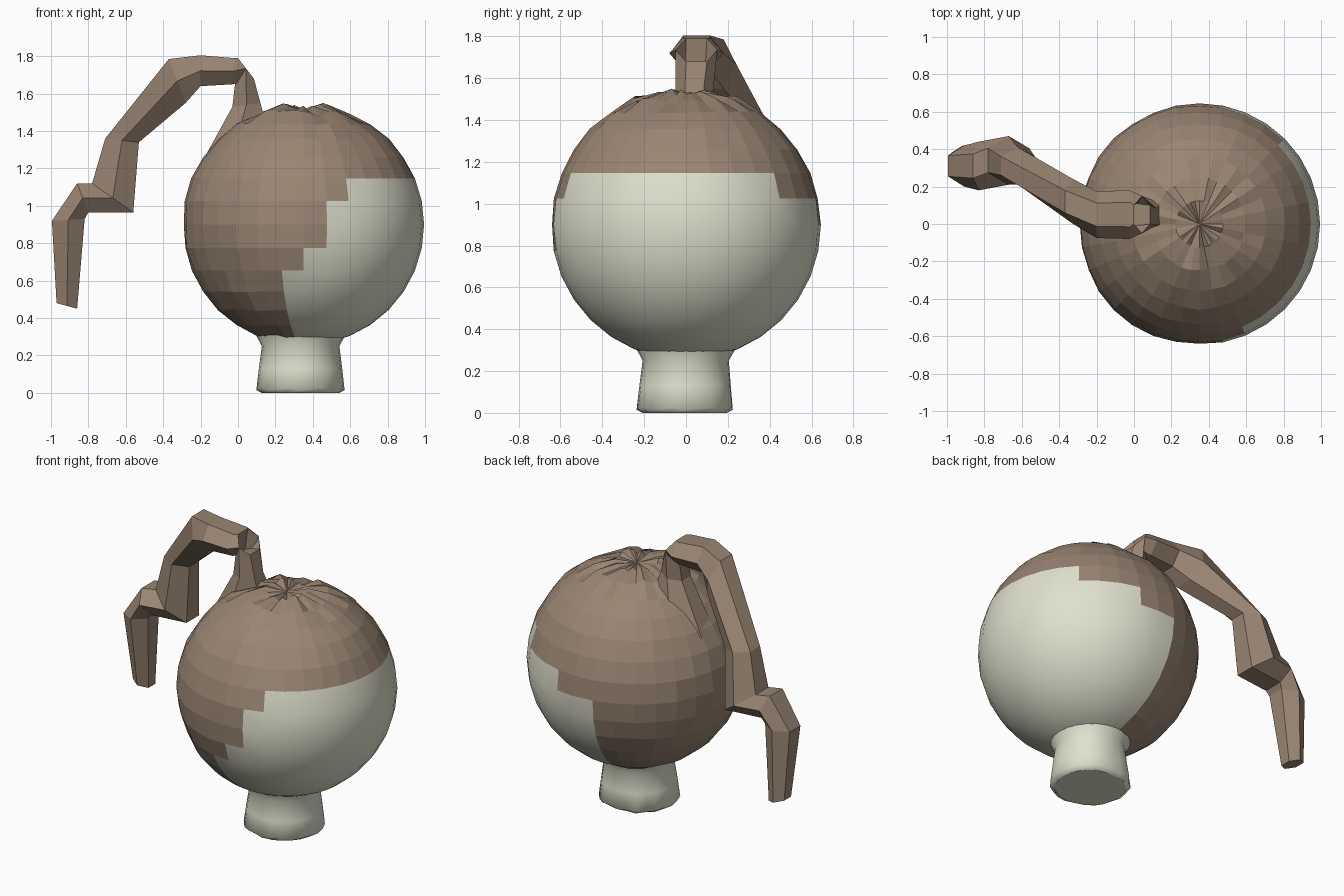
import bpy, bmesh, math, random
from mathutils import Vector

if "Cube" in bpy.data.objects:
    bpy.data.objects.remove(bpy.data.objects["Cube"])

random.seed(4)
CENTER, RADIUS = Vector((0.35, 0.0, 0.9)), 0.645
STEP = 11.25  # head grid: 32 segments x 16 rings


def material(name, color):
    m = bpy.data.materials.new(name)
    m.diffuse_color = (*color, 1)
    m.use_nodes = True
    m.node_tree.nodes["Principled BSDF"].inputs["Base Color"].default_value = m.diffuse_color
    return m


skin = material("pale skin", (0.75, 0.75, 0.62))
hair = material("brown hair", (0.32, 0.235, 0.17))


def finish(name, bm, mats):
    bmesh.ops.recalc_face_normals(bm, faces=bm.faces)
    me = bpy.data.meshes.new(name)
    bm.to_mesh(me)
    bm.free()
    ob = bpy.data.objects.new(name, me)
    bpy.context.collection.objects.link(ob)
    for m in mats:
        me.materials.append(m)
    return ob


def loft(bm, rings):
    """Skin a list of equal point rings and cap both ends."""
    loops = [[bm.verts.new(p) for p in r] for r in rings]
    n = len(loops[0])
    for a, b in zip(loops, loops[1:]):
        for i in range(n):
            j = (i + 1) % n
            bm.faces.new((a[i], a[j], b[j], b[i]))
    return bm.faces.new(loops[0]), bm.faces.new(loops[-1])


# Hairline: start angle from the face direction (+x), in grid columns, by row
NEAR = {1: 6, 0: 7, -1: 7, -2: 8}   # -y side
FAR = {1: 4, 0: 7}                  # +y side


def is_hair(co):
    d = co.normalized()
    row = math.floor(math.degrees(math.asin(d.z)) / STEP)
    if row >= 2:
        return True
    if row < -7:
        return False
    az = math.degrees(math.atan2(d.y, d.x)) / STEP
    return abs(az) > (FAR if az > 0 else NEAR).get(row, 9)


# Head: smooth face, faceted uneven hair cap
bm = bmesh.new()
bmesh.ops.create_uvsphere(bm, u_segments=32, v_segments=16, radius=RADIUS)
for f in bm.faces:
    hairy = is_hair(f.calc_center_median())
    f.material_index = int(hairy)
    f.smooth = not hairy
for v in bm.verts:
    if all(f.material_index for f in v.link_faces):
        up = v.co.z / RADIUS
        amount = 0.022 if up > 0.9 else 0.008
        if up > 0.999:                      # pinched crown
            v.co.z -= 0.03
        else:
            v.co *= 1 + random.uniform(-amount, amount)
            if up > 0.9:
                v.co.z += random.uniform(-0.015, 0.012)
for v in bm.verts:
    v.co += CENTER
finish("head", bm, [skin, hair])

# Neck: slightly flared, with uneven pleats toward the back
bm = bmesh.new()
N = 24
pleat = [random.uniform(-0.014, 0.008) if math.cos(2 * math.pi * i / N) < 0.3 else 0
         for i in range(N)]
rings = []
for z, r, k in ((0.0, 0.205, 1), (0.015, 0.235, 1), (0.13, 0.222, 0.7),
                (0.25, 0.207, 0.2), (0.33, 0.25, 0)):
    rings.append([(0.335 + (r + k * pleat[i]) * math.cos(2 * math.pi * i / N),
                   (r + k * pleat[i]) * math.sin(2 * math.pi * i / N),
                   z + (0.01 * (i % 3) / 2 if 0 < z < 0.02 else 0)) for i in range(N)])
loft(bm, rings)
for f in bm.faces:
    f.smooth = len(f.verts) == 4
finish("neck", bm, [skin])

# Ponytail: six-sided sections (outer x, z, inner x, z, y centre, y half width)
SECTIONS = [
    (-0.20, 1.22, 0.16, 1.40, 0.06, 0.13),
    (-0.03, 1.53, 0.12, 1.55, 0.04, 0.09),
    (0.00, 1.79, 0.085, 1.68, 0.05, 0.10),
    (-0.02, 1.79, -0.03, 1.65, 0.05, 0.13),
    (-0.20, 1.805, -0.20, 1.64, 0.05, 0.125),
    (-0.37, 1.785, -0.28, 1.55, 0.12, 0.12),
    (-0.71, 1.36, -0.53, 1.34, 0.31, 0.10),
    (-0.78, 1.12, -0.56, 0.965, 0.34, 0.13),
    (-0.86, 1.12, -0.80, 0.965, 0.31, 0.13),
    (-0.995, 0.92, -0.82, 0.93, 0.31, 0.11),
    (-0.97, 0.48, -0.86, 0.45, 0.35, 0.07),
]
SHAPE = [(1, .5), (1, -.5), (0, -1), (-1, -.5), (-1, .5), (0, 1)]
bm = bmesh.new()
rings = []
for ox, oz, ix, iz, y, w in SECTIONS:
    rings.append([((ox + ix) / 2 + s * (ox - ix) / 2, y + t * w,
                   (oz + iz) / 2 + s * (oz - iz) / 2) for s, t in SHAPE])
loft(bm, rings)
finish("ponytail", bm, [hair])
